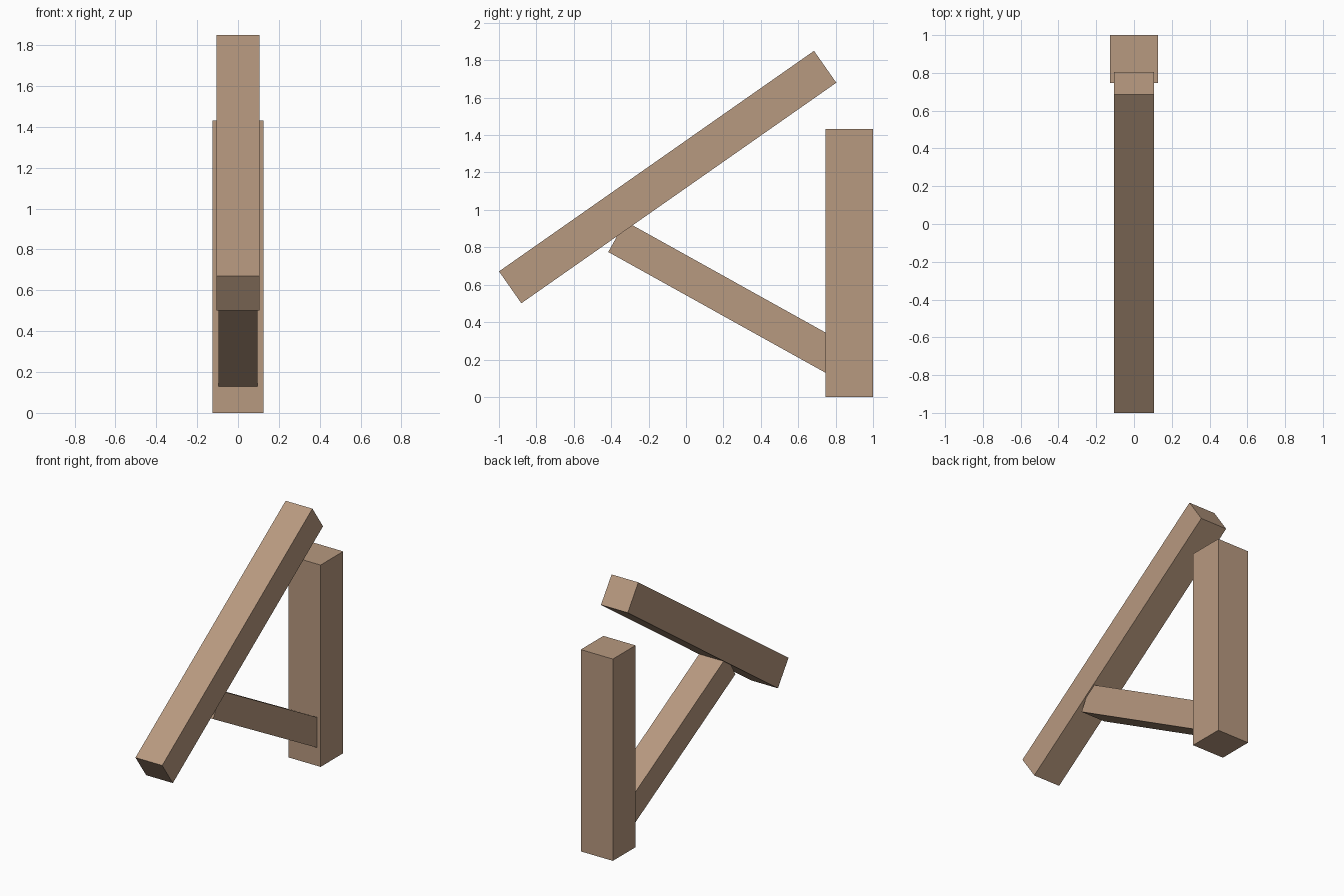
import bpy, math

if "Cube" in bpy.data.objects:
    bpy.data.objects.remove(bpy.data.objects["Cube"])

wood = bpy.data.materials.new("light brown wood")
wood.diffuse_color = (0.477, 0.319, 0.214, 1)
wood.use_nodes = True
wood.node_tree.nodes["Principled BSDF"].inputs["Base Color"].default_value = wood.diffuse_color


def beam(name, start, end, width, depth):
    """Square-cut timber whose centre line runs from start to end, given as (y, z)."""
    dy, dz = end[0] - start[0], end[1] - start[1]
    bpy.ops.mesh.primitive_cube_add(
        size=1,
        location=(0, (start[0] + end[0]) / 2, (start[1] + end[1]) / 2),
        rotation=(math.atan2(dz, dy), 0, 0))
    ob = bpy.context.object
    ob.name = name
    ob.scale = (width, math.hypot(dy, dz), depth)
    bpy.ops.object.transform_apply(location=False, rotation=False, scale=True)
    ob.data.materials.append(wood)
    return ob


# Upright post
beam("post", (0.873, 0), (0.873, 1.432), 0.252, 0.254)
# Long sloping rafter
beam("rafter", (-0.94, 0.586), (0.744, 1.765), 0.21, 0.208)
# Diagonal brace, its ends let into the rafter and the post
beam("brace", (-0.37, 0.857), (0.846, 0.181), 0.192, 0.188)
